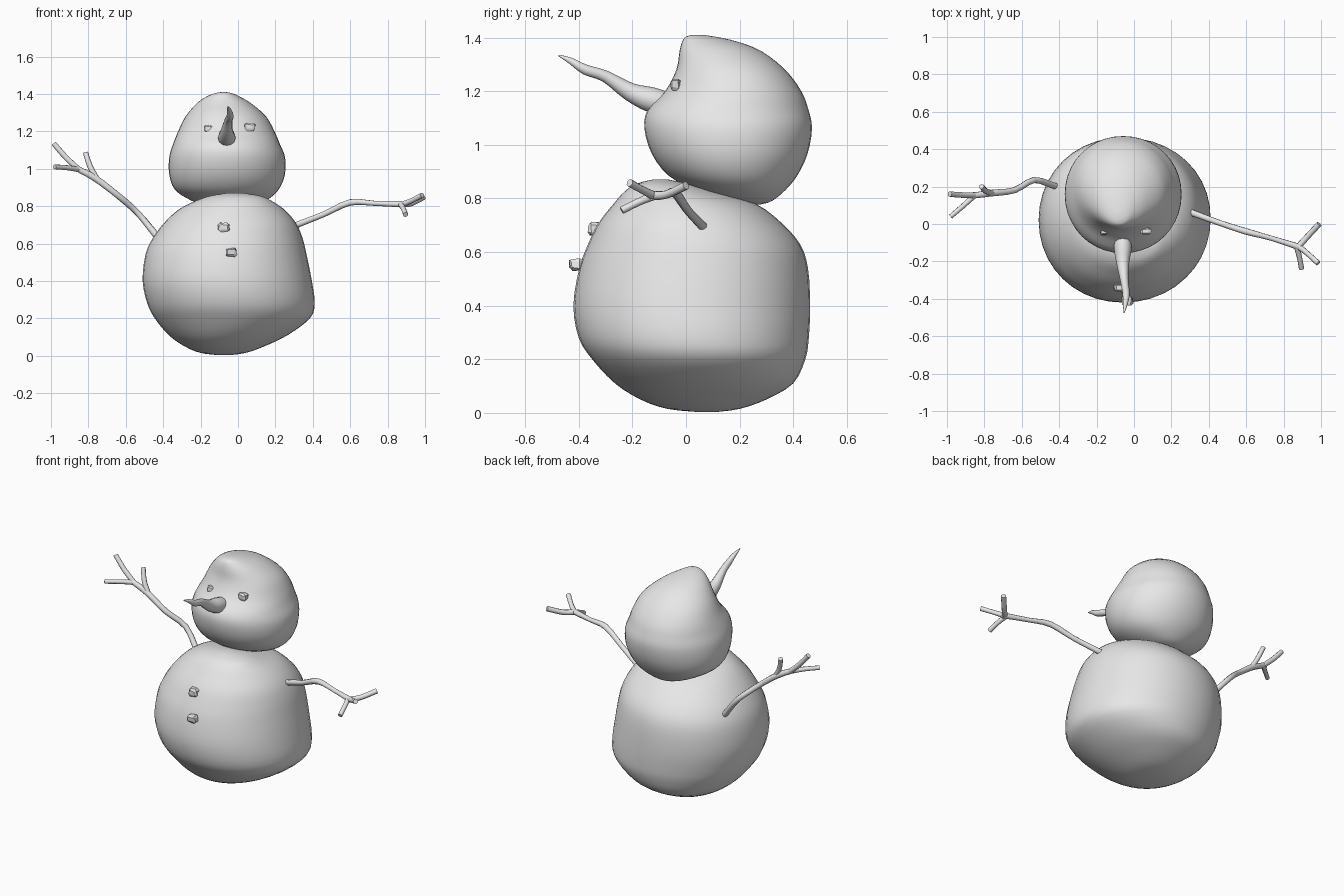
import bpy, bmesh, math, random
from mathutils import Vector

random.seed(4)
grey = bpy.data.materials.new("plain grey")
grey.diffuse_color = (0.8, 0.8, 0.8, 1)


def spline(a, b, c, d, t):
    """Smooth step from b to c for lists of numbers."""
    return [0.5 * (2 * q + (r - p) * t + (2 * p - 5 * q + 4 * r - s) * t * t
                   + (3 * q - p - 3 * r + s) * t ** 3)
            for p, q, r, s in zip(a, b, c, d)]


def resample(rows, steps):
    ext = [rows[0]] + rows + [rows[-1]]
    out = []
    for i in range(len(rows) - 1):
        out += [spline(*ext[i:i + 4], k / steps) for k in range(steps)]
    return out + [list(rows[-1])]


def finish(name, bm, angle):
    bmesh.ops.recalc_face_normals(bm, faces=bm.faces)
    mesh = bpy.data.meshes.new(name)
    bm.to_mesh(mesh)
    bm.free()
    mesh.materials.append(grey)
    ob = bpy.data.objects.new(name, mesh)
    bpy.context.collection.objects.link(ob)
    if angle:
        bpy.ops.object.select_all(action='DESELECT')
        ob.select_set(True)
        bpy.context.view_layer.objects.active = ob
        bpy.ops.object.shade_smooth_by_angle(angle=math.radians(angle))
    return ob


def skin(bm, rings):
    """Bridge rings of points and close both ends."""
    loops = [[bm.verts.new(p) for p in ring] for ring in rings]
    n = len(loops[0])
    for a, b in zip(loops, loops[1:]):
        for i in range(n):
            j = (i + 1) % n
            bm.faces.new((a[i], a[j], b[j], b[i]))
    bm.faces.new(loops[0])
    bm.faces.new(loops[-1])


def blob(name, rows, power=1.0, n=40):
    """Snowball from rows of z, left, right, front, back."""
    rings = []
    for z, x0, x1, y0, y1 in resample(rows, 3):
        ring = []
        for i in range(n):
            a = math.tau * i / n
            c, s = math.cos(a), math.sin(a)
            c = math.copysign(abs(c) ** power, c)
            s = math.copysign(abs(s) ** power, s)
            ring.append(((x0 + x1 + (x1 - x0) * c) / 2,
                         (y0 + y1 + (y1 - y0) * s) / 2, z))
        rings.append(ring)
    bm = bmesh.new()
    skin(bm, rings)
    return finish(name, bm, 60)


def tube(bm, rows, n=8, steps=3):
    """Bent tapering tube through rows of x, y, z, radius."""
    pts = resample(rows, steps)
    rings = []
    for i, p in enumerate(pts):
        d = Vector(pts[min(i + 1, len(pts) - 1)][:3]) - Vector(pts[max(i - 1, 0)][:3])
        d.normalize()
        u = d.cross(Vector((0, 0.3, 1)) if abs(d.x) > 0.5 else Vector((1, 0, 0))).normalized()
        v = d.cross(u)
        rings.append([Vector(p[:3]) + p[3] * (u * math.cos(math.tau * k / n)
                      + v * math.sin(math.tau * k / n)) for k in range(n)])
    skin(bm, rings)


def pebble(name, pos, size):
    """Chipped little stone."""
    bm = bmesh.new()
    bmesh.ops.create_cube(bm, size=1)
    bmesh.ops.bevel(bm, geom=bm.edges[:], offset=0.2, segments=1, affect='EDGES')
    for v in bm.verts:
        v.co += Vector([random.uniform(-0.08, 0.08) for _ in range(3)])
        v.co = Vector([v.co[k] * size[k] + pos[k] for k in range(3)])
    finish(name, bm, 0)


# Lopsided lower snowball
blob("body", [
    (0.003, -0.10, -0.05, 0.05, 0.11),
    (0.015, -0.20, 0.04, -0.07, 0.20),
    (0.05, -0.285, 0.14, -0.17, 0.30),
    (0.11, -0.37, 0.265, -0.265, 0.40),
    (0.20, -0.445, 0.385, -0.35, 0.445),
    (0.28, -0.485, 0.41, -0.40, 0.458),
    (0.40, -0.51, 0.395, -0.42, 0.463),
    (0.54, -0.495, 0.367, -0.398, 0.455),
    (0.63, -0.455, 0.345, -0.365, 0.425),
    (0.71, -0.395, 0.31, -0.325, 0.355),
    (0.78, -0.32, 0.25, -0.27, 0.26),
    (0.825, -0.235, 0.185, -0.23, 0.12),
    (0.855, -0.15, 0.12, -0.185, 0.01),
    (0.871, -0.05, 0.02, -0.12, -0.07)], 0.97)

# Head with a flattened brow
blob("head", [
    (0.778, -0.07, -0.02, 0.23, 0.28),
    (0.79, -0.15, 0.05, 0.15, 0.32),
    (0.83, -0.25, 0.15, 0.035, 0.37),
    (0.885, -0.335, 0.215, -0.065, 0.415),
    (0.965, -0.367, 0.25, -0.127, 0.453),
    (1.06, -0.368, 0.252, -0.155, 0.47),
    (1.13, -0.348, 0.225, -0.143, 0.457),
    (1.20, -0.32, 0.195, -0.078, 0.43),
    (1.28, -0.28, 0.15, -0.036, 0.37),
    (1.35, -0.22, 0.07, -0.024, 0.28),
    (1.385, -0.17, 0.01, -0.014, 0.19),
    (1.403, -0.125, -0.03, 0.0, 0.11),
    (1.41, -0.09, -0.065, 0.025, 0.06)], 0.97)

# Crooked carrot nose
bm = bmesh.new()
tube(bm, [(-0.06, -0.06, 1.15, 0.042), (-0.06, -0.13, 1.168, 0.047),
          (-0.06, -0.21, 1.198, 0.034), (-0.052, -0.30, 1.255, 0.022),
          (-0.042, -0.375, 1.28, 0.019), (-0.047, -0.43, 1.313, 0.012),
          (-0.053, -0.475, 1.333, 0.003)], 12)
finish("nose", bm, 60)

# Stone eyes and buttons
pebble("left_eye", (-0.16, -0.04, 1.215), (0.045, 0.035, 0.04))
pebble("right_eye", (0.063, -0.04, 1.225), (0.055, 0.035, 0.04))
pebble("upper_button", (-0.075, -0.342, 0.687), (0.058, 0.045, 0.048))
pebble("lower_button", (-0.037, -0.41, 0.553), (0.06, 0.05, 0.045))

# Twig arms: a branch and its twigs, as points with a radius
arms = {
    "left_arm": [
        [(-0.37, 0.19, 0.57, 0.018), (-0.43, 0.205, 0.635, 0.018), (-0.535, 0.235, 0.762, 0.017),
         (-0.64, 0.18, 0.855, 0.017), (-0.765, 0.165, 0.95, 0.019), (-0.87, 0.15, 1.005, 0.016)],
        [(-0.85, 0.155, 0.995, 0.016), (-0.92, 0.155, 1.06, 0.016), (-0.985, 0.16, 1.135, 0.015)],
        [(-0.85, 0.155, 0.995, 0.015), (-0.91, 0.10, 1.005, 0.014), (-0.98, 0.04, 1.01, 0.013)],
        [(-0.755, 0.165, 0.945, 0.016), (-0.79, 0.175, 1.01, 0.015), (-0.815, 0.20, 1.085, 0.014)]],
    "right_arm": [
        [(0.25, 0.08, 0.67, 0.018), (0.31, 0.06, 0.698, 0.018), (0.46, 0.005, 0.757, 0.016),
         (0.60, -0.04, 0.82, 0.018), (0.73, -0.075, 0.815, 0.014), (0.89, -0.125, 0.81, 0.018)],
        [(0.88, -0.12, 0.81, 0.017), (0.925, -0.07, 0.815, 0.016), (0.99, 0.0, 0.848, 0.016)],
        [(0.88, -0.12, 0.81, 0.017), (0.93, -0.16, 0.83, 0.014), (0.985, -0.21, 0.858, 0.015)],
        [(0.87, -0.12, 0.81, 0.016), (0.885, -0.18, 0.785, 0.014), (0.896, -0.24, 0.755, 0.014)]],
}
for name, branches in arms.items():
    bm = bmesh.new()
    for rows in branches:
        tube(bm, rows)
    finish(name, bm, 60)
